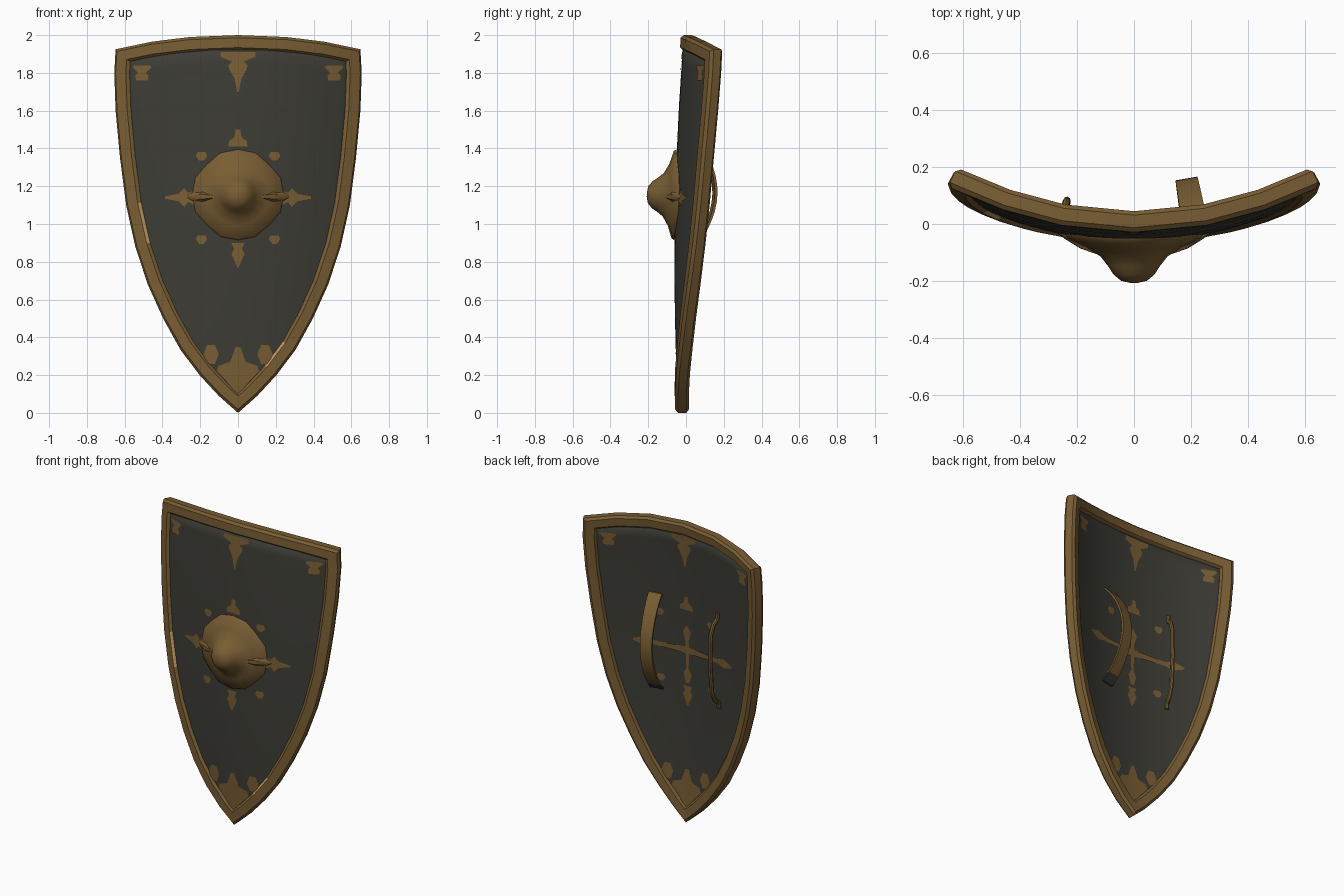
import bpy
import math
from mathutils import Vector

cube = bpy.data.objects.get("Cube")
if cube:
    bpy.data.objects.remove(cube, do_unlink=True)


def material(name, rgb):
    mat = bpy.data.materials.new(name)
    mat.use_nodes = True
    mat.diffuse_color = (*rgb, 1)
    mat.node_tree.nodes["Principled BSDF"].inputs["Base Color"].default_value = (*rgb, 1)
    return mat


BRASS = material("aged brass", (0.19, 0.11, 0.034))
DARK = material("dark iron", (0.046, 0.045, 0.036))
WORN = material("worn bright brass", (0.5, 0.31, 0.12))


def place(x, z, off=0.0):
    """Point on the curved shield sheet, pushed off along its normal (+ is back)."""
    y = -0.02 - 0.054 * z + 0.0343 * z * z + 0.4 * x * x
    n = Vector((-0.8 * x, 1, 0)).normalized()
    return Vector((x, y, z)) + n * off


def make(name, verts, faces, mats, angle=35):
    mesh = bpy.data.meshes.new(name)
    mesh.from_pydata([tuple(v) for v in verts], [], faces)
    for mat in mats:
        mesh.materials.append(mat)
    obj = bpy.data.objects.new(name, mesh)
    bpy.context.collection.objects.link(obj)
    bpy.ops.object.select_all(action="DESELECT")
    obj.select_set(True)
    bpy.context.view_layer.objects.active = obj
    bpy.ops.object.mode_set(mode="EDIT")
    bpy.ops.mesh.select_all(action="SELECT")
    bpy.ops.mesh.normals_make_consistent(inside=False)
    bpy.ops.object.mode_set(mode="OBJECT")
    bpy.ops.object.shade_smooth_by_angle(angle=math.radians(angle))
    return obj


def grid(rows, cols, wrap_rows=False, wrap_cols=False):
    """Quad faces joining a rows x cols lattice of vertices."""
    return [(i * cols + j, i * cols + (j + 1) % cols,
             (i + 1) % rows * cols + (j + 1) % cols, (i + 1) % rows * cols + j)
            for i in range(rows if wrap_rows else rows - 1)
            for j in range(cols if wrap_cols else cols - 1)]


def loft(name, rings, mats):
    n = len(rings[0])
    faces = grid(len(rings), n, wrap_cols=True)
    faces += [tuple(range(n)), tuple(range((len(rings) - 1) * n, len(rings) * n))]
    return make(name, [v for r in rings for v in r], faces, mats)


# Outline of the rim: one half, mirrored into a closed loop
side = [(0, 0), (.1, .09), (.2, .2), (.3, .335), (.39, .5), (.47, .68), (.535, .88),
        (.583, 1.1), (.615, 1.35), (.638, 1.6), (.645, 1.8), (.638, 1.925)]
top = [(.45, 1.965), (.25, 1.99), (0, 2)]
half = side + top
loop = [Vector(p) for p in half + [(-x, z) for x, z in half[-2:0:-1]]]


def inset(i, d):
    """Outline point i moved inward by d with a mitred corner."""
    a, b, c = loop[i - 1], loop[i], loop[(i + 1) % len(loop)]
    n1, n2 = (Vector((-t.y, t.x)).normalized() for t in (b - a, c - b))
    return b + (n1 + n2) * d / (1 + n1.dot(n2))


# Rim: rounded bar swept round the outline
section = [(0, -.022), (.014, -.037), (.066, -.035), (.079, -.02),
           (.079, .02), (.066, .035), (.014, .037), (0, .022)]
verts = []
for i in range(len(loop)):
    for d, off in section:
        p = inset(i, d)
        verts.append(place(p.x, p.y, off))
rim = make("rim", verts, grid(len(loop), len(section), True, True), [BRASS, WORN], 40)
# Worn patches on the inner front bevel
for f in rim.data.polygons:
    x, y, z = f.center
    inner_bevel = f.index % len(section) == 2
    if inner_bevel and ((x < 0 and .85 < z < 1.05) or (x > 0 and .2 < z < .45)):
        f.material_index = 1

# Panel: rows across the sheet, the top rows arched to meet the rim
COLS = 24
mid = [inset(i, .045) for i in range(len(side))]
verts = []
for p in mid:
    for j in range(COLS + 1):
        f = 2 * j / COLS - 1
        arch = .07 * max(0, (p.y - 1.4) / .5) * (1 - f * f)
        verts.append(place(f * p.x, p.y + arch))
panel = make("panel", verts, grid(len(mid), COLS + 1), [DARK])
solid = panel.modifiers.new("thickness", "SOLIDIFY")
solid.thickness = 0.04
solid.offset = 0


# Painted ornaments: thin plates given as (position along axis, half width)
def ornament(name, shape, centre=0.0, across=False, sides=(-1, 1)):
    for s in sides:
        pts = []
        for along, w in shape:
            for k in range(-2, 3):
                u = centre + w * k / 2
                x, z = (along, u) if across else (u, along)
                pts.append(place(x, z, s * 0.0235))
        make(name + ("_front" if s < 0 else "_back"), pts, grid(len(shape), 5), [BRASS])


ornament("top_pendant", [(1.70, .004), (1.77, .018), (1.82, .045), (1.84, .05),
                         (1.86, .03), (1.885, .09), (1.91, .09)])
ornament("upper_diamond", [(1.41, .05), (1.44, .045), (1.46, .018), (1.50, .012)])
ornament("lower_diamond", [(.77, .004), (.81, .02), (.84, .035), (.87, .02), (.90, .035)])
ornament("back_stem", [(.92, .012), (.98, .03), (1.02, .008), (1.1, .012), (1.2, .012),
                       (1.26, .03), (1.3, .008)], sides=(1,))
ornament("back_bar", [(-.37, .006), (-.3, .03), (-.24, .014), (0, .022), (.24, .014),
                      (.3, .03), (.37, .006)], 1.14, True, (1,))
ornament("tip_flourish", [(.1, .01), (.17, .06), (.22, .11), (.25, .1), (.27, .04),
                          (.35, .012)])
for s, tag in ((1, "left"), (-1, "right")):
    ornament(tag + "_corner_patch", [(1.76, .03), (1.785, .035), (1.8, .02), (1.83, .05),
                                     (1.84, .04)], s * .5)
    ornament(tag + "_tip_leaf", [(.26, .02), (.31, .04), (.36, .02)], s * .14)
    ornament(tag + "_side_diamond", [(s * .22, .04), (s * .26, .025), (s * .28, .05),
                                     (s * .31, .02), (s * .38, .006)], 1.14, True, (-1,))
    for z, where in ((1.36, "upper"), (.92, "lower")):
        ornament(tag + "_" + where + "_spot", [(z - .025, .012), (z, .03), (z + .02, .02)],
                 s * .19)

# Boss: turned dome with a blunt knob, its edge following the sheet
SEG = 16
profile = [(.24, .0), (.232, .014), (.165, .034), (.115, .062), (.088, .095),
           (.072, .12), (.045, .142), (.012, .149)]
verts = []
for r, h in profile:
    for k in range(SEG):
        a = math.tau * k / SEG
        lobe = 1 - (.05 if r > .1 and k % 4 == 2 else 0)
        x, z = r * lobe * math.cos(a), 1.155 + r * lobe * math.sin(a)
        verts.append(place(x, z, -.02) - Vector((0, h + .002, 0)))
faces = grid(len(profile), SEG, wrap_cols=True)
faces.append(tuple(range((len(profile) - 1) * SEG, len(profile) * SEG)))
make("boss", verts, faces, [BRASS], 60)

# Petals flanking the boss
for s, tag in ((1, "left"), (-1, "right")):
    rings = []
    for r, w, h in ((.12, .012, .06), (.18, .026, .045), (.235, .022, .02), (.265, .006, .004)):
        rings.append([place(s * r, 1.145 + w * math.cos(a), -.02 - h * (.6 + .4 * math.sin(a)))
                      for a in (k * math.tau / 6 for k in range(6))])
    loft(tag + "_boss_petal", rings, [BRASS])

# Arm strap: broad bowed band behind the left half
rings = []
for i in range(15):
    t = i / 14
    z = .84 + .64 * t
    off = .03 + .15 * math.sin(math.pi * t) ** .8
    rings.append([place(.215 + dx, z, off + d)
                  for dx, d in ((-.045, 0), (.045, 0), (.045, -.014), (-.045, -.014))])
strap = loft("arm_strap", rings, [BRASS, DARK])
for f in strap.data.polygons:
    if f.center.z < .89:
        f.material_index = 1

# Hand grip: thin bent bar behind the right half
path = [(.83, .025), (.87, .03), (.895, .06), (.96, .085), (1.15, .095),
        (1.34, .085), (1.405, .06), (1.43, .03), (1.47, .025)]
rings = []
for i, (z, off) in enumerate(path):
    a, b = path[max(i - 1, 0)], path[min(i + 1, len(path) - 1)]
    t = Vector((b[0] - a[0], b[1] - a[1])).normalized()
    rings.append([place(-.255 + .014 * math.cos(q), z - t.y * .014 * math.sin(q),
                        off + t.x * .014 * math.sin(q))
                  for q in (k * math.tau / 8 for k in range(8))])
loft("hand_grip", rings, [BRASS])
